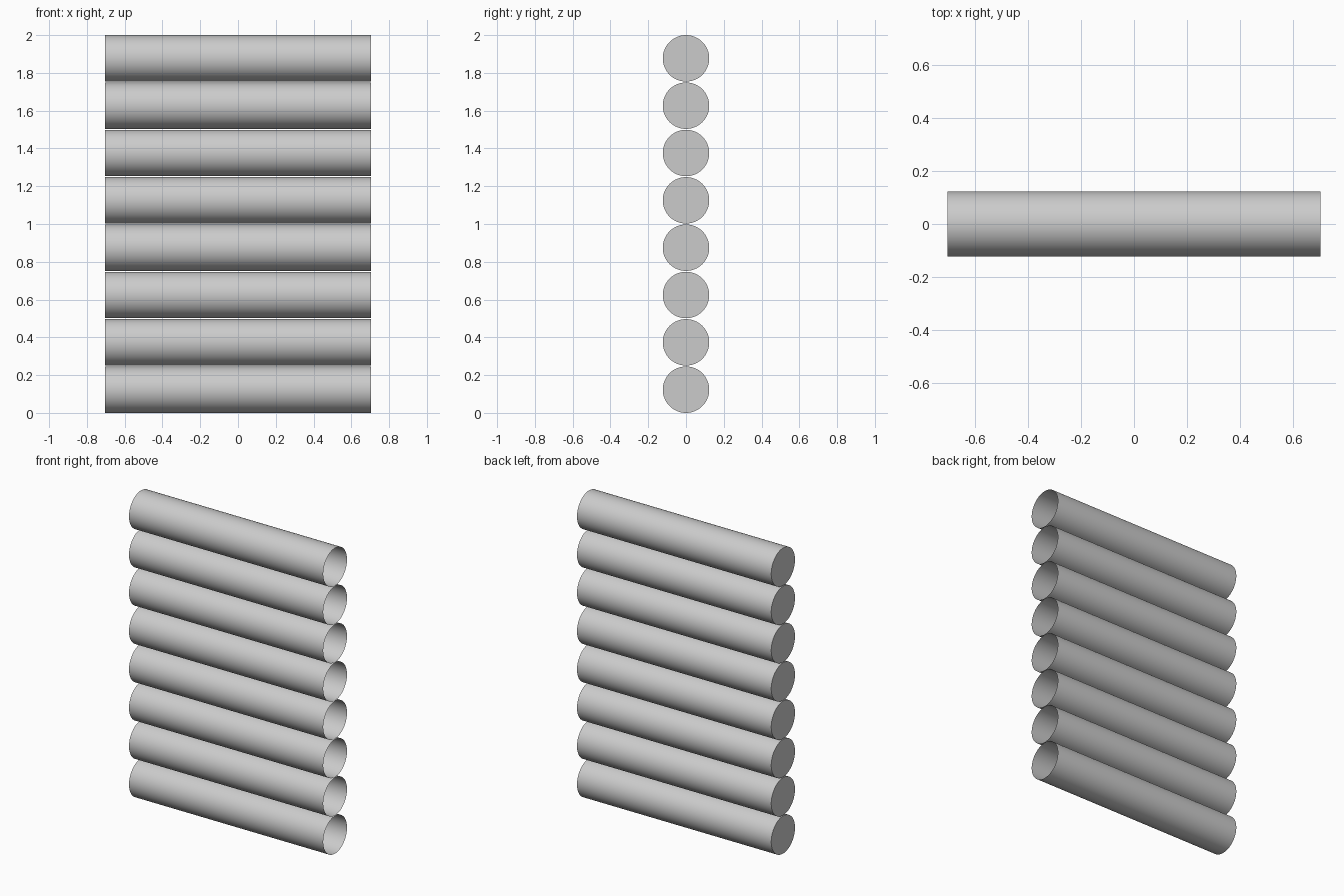
import bpy
import bmesh
from math import pi
from mathutils import Matrix

COUNT = 8
RADIUS = 0.123
LENGTH = 1.406
PITCH = (2 - 2 * RADIUS) / (COUNT - 1)

cube = bpy.data.objects.get("Cube")
if cube:
    bpy.data.objects.remove(cube, do_unlink=True)

# Single light grey colour
grey = bpy.data.materials.new("light_grey")
grey.use_nodes = True
grey.diffuse_color = (0.6, 0.6, 0.6, 1)
grey.node_tree.nodes["Principled BSDF"].inputs["Base Color"].default_value = (0.6, 0.6, 0.6, 1)


def make_tube(name, z):
    """Thin tube along x, closed at the -x end and open at the +x end."""
    bm = bmesh.new()
    bmesh.ops.create_cone(bm, cap_ends=True, segments=64, radius1=RADIUS,
                          radius2=RADIUS, depth=LENGTH,
                          matrix=Matrix.Rotation(pi / 2, 4, "Y"))
    bm.normal_update()
    open_end = [f for f in bm.faces if f.normal.x > 0.9]
    bmesh.ops.delete(bm, geom=open_end, context="FACES_ONLY")
    mesh = bpy.data.meshes.new(name)
    bm.to_mesh(mesh)
    bm.free()
    mesh.materials.append(grey)
    tube = bpy.data.objects.new(name, mesh)
    tube.location.z = z
    bpy.context.collection.objects.link(tube)
    return tube


# Vertical stack of tubes
bpy.ops.object.select_all(action="DESELECT")
for i in range(COUNT):
    tube = make_tube(f"tube_{i + 1}", RADIUS + i * PITCH)
    tube.select_set(True)
    bpy.context.view_layer.objects.active = tube
bpy.ops.object.shade_smooth_by_angle(angle=pi / 6)
